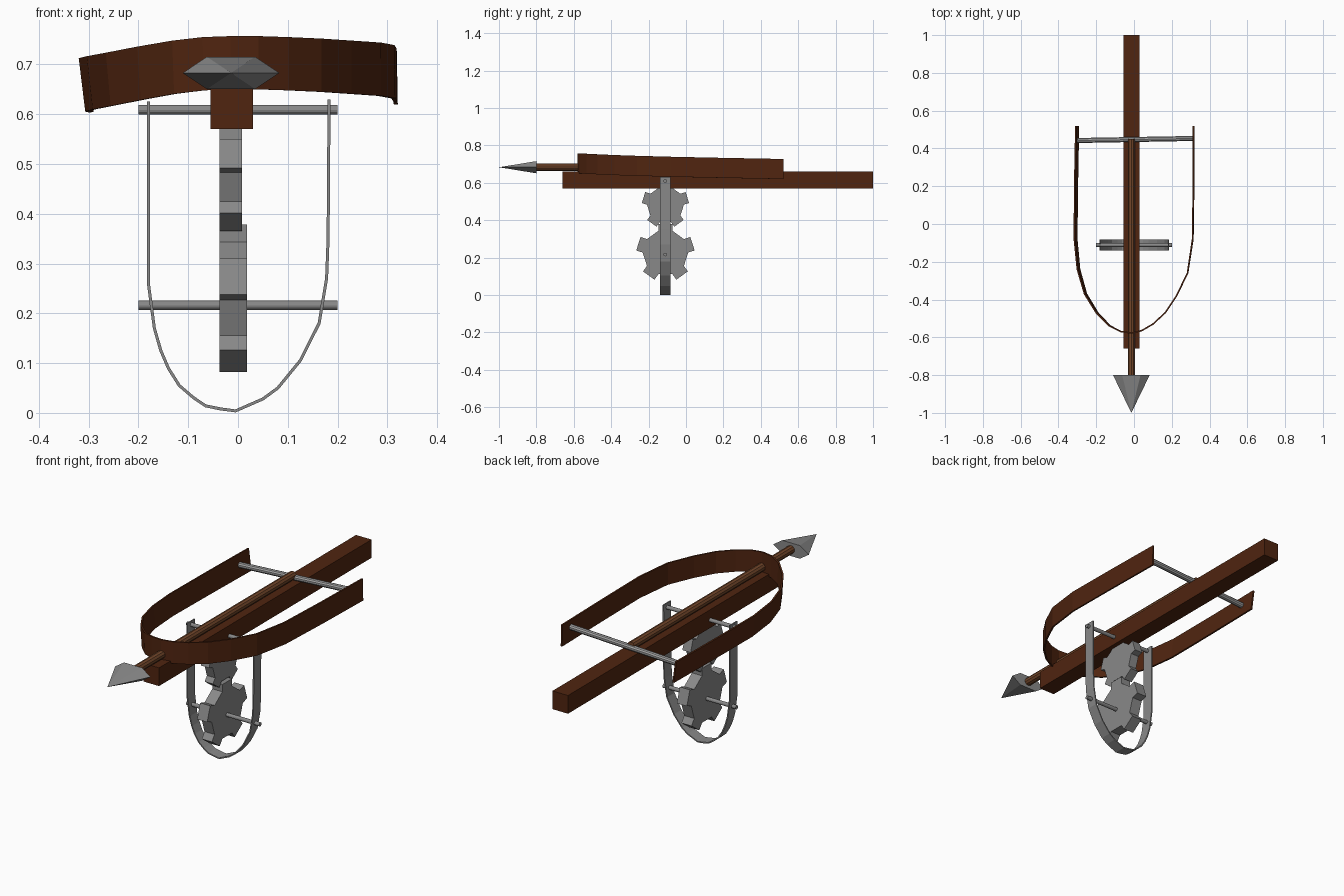
import bpy, bmesh, math
from mathutils import Vector

cube = bpy.data.objects.get("Cube")
if cube:
    bpy.data.objects.remove(cube, do_unlink=True)


def material(name, rgb):
    m = bpy.data.materials.new(name)
    m.use_nodes = True
    m.diffuse_color = (*rgb, 1)
    m.node_tree.nodes["Principled BSDF"].inputs["Base Color"].default_value = (*rgb, 1)
    return m


DARK_WOOD = material("dark wood", (0.08, 0.018, 0.005))
LIGHT_WOOD = material("light wood", (0.17, 0.062, 0.023))
STEEL = material("grey steel", (0.25, 0.25, 0.25))
PALE_STEEL = material("pale steel", (0.36, 0.36, 0.36))


def finish(name, bm, mat, smooth=False):
    bmesh.ops.recalc_face_normals(bm, faces=bm.faces)
    me = bpy.data.meshes.new(name)
    bm.to_mesh(me)
    bm.free()
    me.materials.append(mat)
    ob = bpy.data.objects.new(name, me)
    bpy.context.collection.objects.link(ob)
    return ob


def box(name, lo, hi, mat):
    bm = bmesh.new()
    bmesh.ops.create_cube(bm, size=1)
    for v in bm.verts:
        v.co = [(a + b) / 2 + c * (b - a) for a, b, c in zip(lo, hi, v.co)]
    return finish(name, bm, mat)


def rod(name, start, end, r1, r2, sides, mat):
    """Cylinder or cone running from start to end."""
    a, b = Vector(start), Vector(end)
    bm = bmesh.new()
    bmesh.ops.create_cone(bm, cap_ends=True, segments=sides, radius1=r1,
                          radius2=r2, depth=(b - a).length)
    ob = finish(name, bm, mat)
    ob.location = (a + b) / 2
    ob.rotation_euler = (b - a).to_track_quat('Z', 'Y').to_euler()
    return ob


def strip(name, edge_a, edge_b, thickness, mat):
    """Bent flat band between two matching edge paths."""
    bm = bmesh.new()
    va = [bm.verts.new(p) for p in edge_a]
    vb = [bm.verts.new(p) for p in edge_b]
    for i in range(len(va) - 1):
        bm.faces.new((va[i], va[i + 1], vb[i + 1], vb[i]))
    ob = finish(name, bm, mat)
    mod = ob.modifiers.new("thickness", 'SOLIDIFY')
    mod.thickness = thickness
    mod.offset = 0
    return ob


def gear(name, x0, x1, z, size):
    """Five-toothed gear turning about the x axis, one tooth pointing up."""
    pts = []
    for k in range(5):
        mid = 90 + 72 * k
        for off, r in ((-18, 0.122), (-14, 0.1566), (14, 0.1566), (18, 0.122)):
            t = math.radians(mid + off)
            pts.append((-0.11 + size * r * math.cos(t), z + size * r * math.sin(t)))
    bm = bmesh.new()
    face = bm.faces.new([bm.verts.new((x0, y, h)) for y, h in pts])
    res = bmesh.ops.extrude_face_region(bm, geom=[face])
    new = [e for e in res["geom"] if isinstance(e, bmesh.types.BMVert)]
    bmesh.ops.translate(bm, verts=new, vec=(x1 - x0, 0, 0))
    return finish(name, bm, STEEL)


# Stock and bolt
box("stock", (-0.055, -0.66, 0.57), (0.03, 1.0, 0.66), DARK_WOOD)
rod("bolt_shaft", (-0.014, -0.81, 0.684), (-0.014, 0.45, 0.684), 0.02, 0.02, 10, LIGHT_WOOD)

# Flattened six-sided bolt head
bm = bmesh.new()
ring = [bm.verts.new((-0.014 + 0.097 * math.cos(math.radians(60 * k)), -0.8,
                      0.683 + 0.0375 * math.sin(math.radians(60 * k)))) for k in range(6)]
tip = bm.verts.new((-0.014, -1.0, 0.683))
bm.faces.new(ring)
for k in range(6):
    bm.faces.new((ring[k], ring[(k + 1) % 6], tip))
finish("bolt_head", bm, STEEL)

# Bow band: x, y, height of the upper edge, sideways shift of the lower edge
bow = [(-0.308, 0.52, 0.711, 0.014), (-0.314, 0.2, 0.712, 0.014), (-0.316, -0.08, 0.713, 0.013),
       (-0.300, -0.24, 0.717, 0.012), (-0.262, -0.37, 0.724, 0.010), (-0.200, -0.47, 0.736, 0.008),
       (-0.130, -0.54, 0.748, 0.004), (-0.070, -0.57, 0.755, 0.002), (-0.015, -0.577, 0.757, 0),
       (0.040, -0.565, 0.757, 0), (0.100, -0.53, 0.755, 0), (0.165, -0.47, 0.752, 0),
       (0.225, -0.38, 0.748, 0), (0.283, -0.26, 0.744, 0.001), (0.310, -0.08, 0.739, 0.002),
       (0.314, 0.2, 0.733, 0.002), (0.315, 0.52, 0.727, 0.002)]
strip("bow", [(x, y, z) for x, y, z, s in bow],
      [(x + s, y, z - 0.107) for x, y, z, s in bow], 0.008, DARK_WOOD)
rod("bow_string", (-0.302, 0.442, 0.66), (0.318, 0.453, 0.692), 0.014, 0.014, 10, PALE_STEEL)

# U-shaped hanger below the stock
hanger = [(-0.18, 0.626), (-0.18, 0.26), (-0.168, 0.17), (-0.155, 0.125), (-0.14, 0.09),
          (-0.118, 0.055), (-0.09, 0.031), (-0.065, 0.014), (-0.035, 0.008), (-0.005, 0.004),
          (0.05, 0.028), (0.08, 0.05), (0.125, 0.105), (0.163, 0.18), (0.178, 0.27),
          (0.181, 0.35), (0.183, 0.63)]
strip("hanger", [(x, -0.14, z) for x, z in hanger],
      [(x, -0.083, z) for x, z in hanger], 0.006, STEEL)

# Axles and gears
for name, z in (("upper_axle", 0.609), ("lower_axle", 0.216)):
    rod(name, (-0.2, -0.111, z), (0.2, -0.111, z), 0.0095, 0.0095, 12, STEEL)
gear("upper_gear", -0.037, 0.008, 0.483, 0.811)
gear("lower_gear", -0.037, 0.018, 0.227, 1.0)
